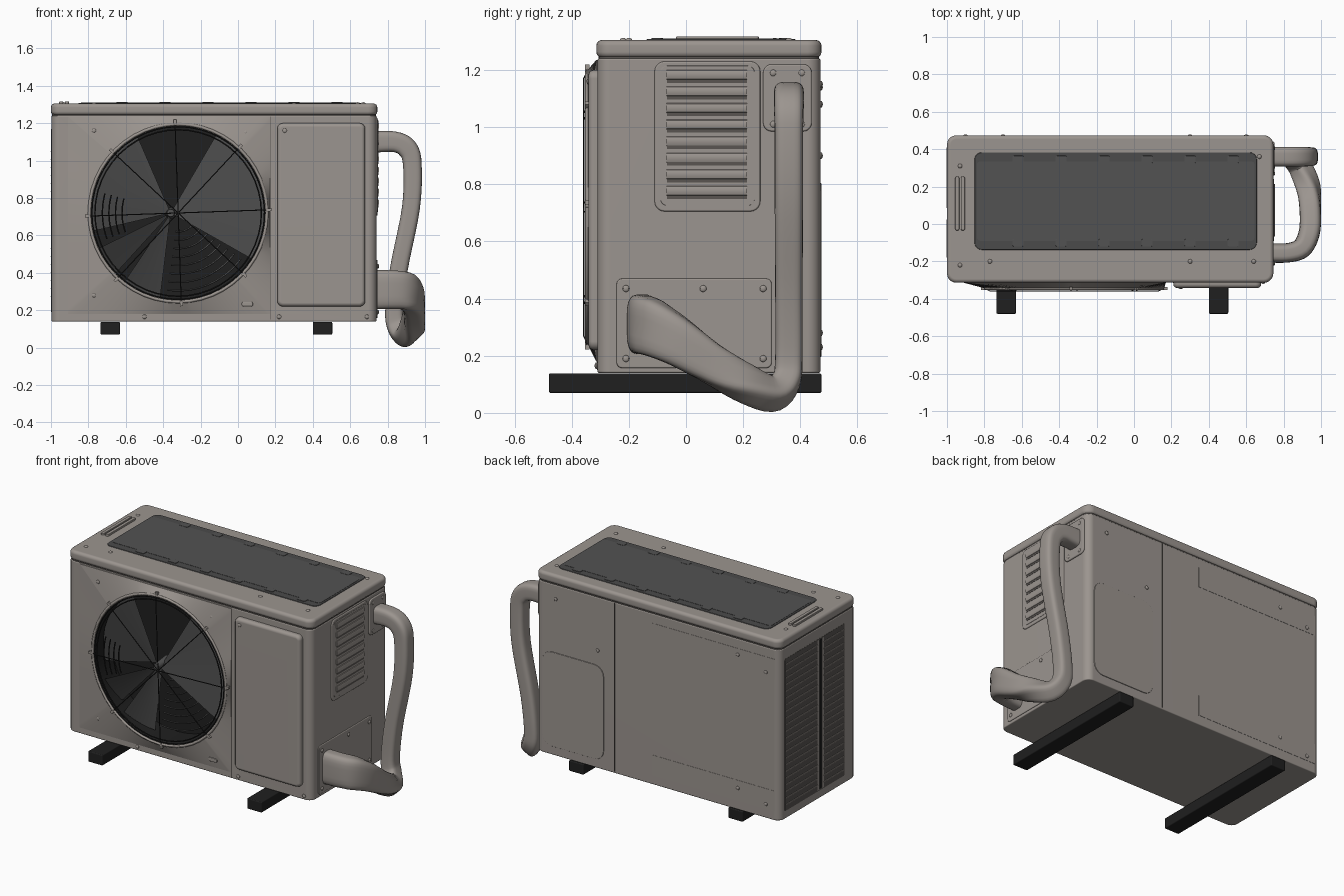
import bpy, bmesh, math
from mathutils import Vector, Matrix

if "Cube" in bpy.data.objects:
    bpy.data.objects.remove(bpy.data.objects["Cube"])


def material(name, rgb):
    m = bpy.data.materials.new(name)
    m.diffuse_color = (*rgb, 1)
    m.use_nodes = True
    m.node_tree.nodes["Principled BSDF"].inputs["Base Color"].default_value = m.diffuse_color
    return m


CASE = material("warm_grey_casing", (0.33, 0.30, 0.276))
SHADE = material("seam_brown", (0.10, 0.09, 0.083))
DARK = material("dark_grey_top", (0.085, 0.085, 0.085))
BLADE = material("blade_grey", (0.07, 0.07, 0.07))
BLACK = material("black", (0.014, 0.014, 0.014))


def finish(name, bm, mat, angle=35):
    bmesh.ops.recalc_face_normals(bm, faces=bm.faces)
    me = bpy.data.meshes.new(name)
    bm.to_mesh(me)
    bm.free()
    me.materials.append(mat)
    me.shade_smooth()
    me.set_sharp_from_angle(angle=math.radians(angle))
    ob = bpy.data.objects.new(name, me)
    bpy.context.collection.objects.link(ob)
    return ob


def add_box(bm, centre, size, rot=None):
    mat = Matrix.Translation(centre) @ (rot or Matrix()) @ Matrix.Diagonal((*size, 1))
    return bmesh.ops.create_cube(bm, size=1, matrix=mat)


def plate(name, lo, hi, axis, r, e, mat, seg=3):
    """Box with corners rounded along one axis and softened outer rims."""
    lo, hi = Vector(lo), Vector(hi)
    bm = bmesh.new()
    add_box(bm, (lo + hi) / 2, hi - lo)
    if r:
        edges = [g for g in bm.edges
                 if abs((g.verts[0].co - g.verts[1].co).normalized()[axis]) > 0.9]
        bmesh.ops.bevel(bm, geom=edges, offset=r, segments=5, profile=0.5, affect='EDGES')
    if e:
        bm.normal_update()
        rim = {g for f in bm.faces if abs(f.normal[axis]) > 0.99 for g in f.edges}
        bmesh.ops.bevel(bm, geom=list(rim), offset=e, segments=seg, profile=0.5,
                        affect='EDGES', clamp_overlap=True)
    return finish(name, bm, mat)


def sweep(bm, keys, sub=1, sides=8, side=(0, 1, 0), square=1.0, hang=False):
    """Sweep a rounded section through keys of (position, half side, half normal)."""
    pts = []
    for i in range(len(keys) - 1):
        k = [keys[max(0, min(len(keys) - 1, i + d))] for d in (-1, 0, 1, 2)]
        p = [Vector(q[0]) for q in k]
        for s in range(sub):
            t = s / sub
            pos = p[1] if sub == 1 else 0.5 * (
                2 * p[1] + (p[2] - p[0]) * t + (2 * p[0] - 5 * p[1] + 4 * p[2] - p[3]) * t * t
                + (3 * p[1] - p[0] - 3 * p[2] + p[3]) * t ** 3)
            pts.append((pos, k[1][1] * (1 - t) + k[2][1] * t, k[1][2] * (1 - t) + k[2][2] * t))
    pts.append((Vector(keys[-1][0]), keys[-1][1], keys[-1][2]))
    side, rings = Vector(side), []
    for i, (pos, a, b) in enumerate(pts):
        t = (pts[min(i + 1, len(pts) - 1)][0] - pts[max(i - 1, 0)][0])
        t = t.normalized() if t.length > 1e-6 else Vector((1, 0, 0))
        if hang:                          # wide end of the pipe stands upright
            side = side.lerp(Vector((0, 0, -1)), min(1, max(0, (a - 0.056) * 40)))
        side = (side - t * side.dot(t)).normalized()
        n = t.cross(side)
        ring = []
        for j in range(sides):
            w = 2 * math.pi * (j + 0.5) / sides
            c, s = math.cos(w), math.sin(w)
            c, s = (math.copysign(abs(v) ** square, v) for v in (c, s))
            v = pos + side * (a * c) + n * (b * s)
            v.z, v.x = max(v.z, 0), min(v.x, 1)
            ring.append(bm.verts.new(v))
        rings.append(ring)
    for r0, r1 in zip(rings, rings[1:]):
        for j in range(sides):
            bm.faces.new((r0[j], r0[j - 1], r1[j - 1], r1[j]))
    bm.faces.new(rings[0])
    bm.faces.new(rings[-1])


FX, FZ, FR = -0.32, 0.72, 0.475          # fan opening centre and radius


def polar(r, ang, y):
    return Vector((FX + r * math.cos(ang), y, FZ + r * math.sin(ang)))


# Casing with a round opening cut in its front
body = plate("casing", (-0.998, -0.31, 0.14), (0.741, 0.47, 1.24), 2, 0.045, 0.006, CASE)
bm = bmesh.new()
bmesh.ops.create_cone(bm, cap_ends=True, segments=64, radius1=FR, radius2=FR, depth=0.6,
                      matrix=Matrix.Translation((FX, -0.3, FZ)) @ Matrix.Rotation(math.pi / 2, 4, 'X'))
cutter = finish("opening_cutter", bm, CASE)
cutter.hide_render = True
mod = body.modifiers.new("opening", 'BOOLEAN')
mod.object, mod.operation, mod.solver = cutter, 'DIFFERENCE', 'EXACT'
bpy.context.view_layer.objects.active = body
bpy.ops.object.modifier_apply(modifier="opening")
bpy.data.objects.remove(cutter)

# Lid and the dark top panel
plate("lid", (-1.0, -0.314, 1.243), (0.745, 0.474, 1.305), 2, 0.05, 0.02, CASE, 4)
plate("lid_seam", (-0.994, -0.306, 1.23), (0.737, 0.466, 1.25), 2, 0.045, 0, SHADE)
plate("top_panel_rim", (-0.853, -0.138, 1.29), (0.657, 0.383, 1.309), 2, 0.04, 0.004, BLADE)
plate("top_panel", (-0.84, -0.09, 1.29), (0.645, 0.335, 1.3105), 2, 0.02, 0, DARK)
for k, y in enumerate((-0.1, 0.345)):
    for j in range(6):                   # small clips along both long edges
        x = -0.62 + 0.23 * j
        plate(f"top_clip_{k}_{j}", (x - 0.03, y - 0.02, 1.3), (x + 0.03, y + 0.02, 1.312), 2, 0.008, 0.001, DARK)
for k, x in enumerate((-0.945, -0.915)):
    plate(f"top_grip_{k}", (x - 0.011, -0.035, 1.29), (x + 0.011, 0.255, 1.317), 2, 0.01, 0.004, CASE)

# Fan shroud: blends from a rectangle to the raised round rim
bm = bmesh.new()
N, rows = 96, []
corners = [math.atan2(z - FZ, x - FX) for x in (-0.91, 0.17) for z in (0.18, 1.235)]
angs = sorted([2 * math.pi * i / N - math.pi for i in range(N)] + corners)
for part in range(5):
    row = []
    for a in angs:
        c, s = math.cos(a), math.sin(a)
        d = min(((0.17 - FX) if c > 0 else (-0.91 - FX)) / c if abs(c) > 1e-6 else 9,
                ((1.235 - FZ) if s > 0 else (0.18 - FZ)) / s if abs(s) > 1e-6 else 9)
        r, y = ((d, -0.305), (d, -0.314), (0.482, -0.343), (FR - 0.006, -0.343), (FR - 0.006, -0.28))[part]
        row.append(bm.verts.new(polar(r, a, y)))
    rows.append(row)
for r0, r1 in zip(rows, rows[1:]):
    for i in range(len(angs)):
        bm.faces.new((r0[i], r0[i - 1], r1[i - 1], r1[i]))
finish("fan_shroud", bm, CASE, 25)
plate("shroud_seam", (0.170, -0.312, 0.15), (0.174, -0.30, 1.235), 1, 0, 0, SHADE)

# Fan well lining
bm = bmesh.new()
a0 = [bm.verts.new(polar(0.466, 2 * math.pi * i / 64, -0.335)) for i in range(64)]
a1 = [bm.verts.new(polar(0.466, 2 * math.pi * i / 64, -0.16)) for i in range(64)]
for i in range(64):
    bm.faces.new((a0[i], a0[i - 1], a1[i - 1], a1[i]))
bm.faces.new(a1)
finish("fan_well", bm, BLACK)

# Broad fan blades fanning out from a small hub near the front
bm = bmesh.new()
HX = -0.04                               # hub offset
for start, end in ((-32, 64), (118, 192), (204, 224), (232, 258)):
    grid = []
    for i in range(9):
        t = i / 8
        a = math.radians(start + (end - start) * t)
        y = -0.30 + 0.05 * t
        grid.append([bm.verts.new(polar(r, a, y) + Vector((HX * (1 - r / 0.46), 0, 0))) for r in (0.02, 0.46)])
    for g0, g1 in zip(grid, grid[1:]):
        bm.faces.new((g0[0], g1[0], g1[1], g0[1]))
finish("fan_blades", bm, BLADE)
bm = bmesh.new()
sweep(bm, [((FX + HX, -0.2, FZ), 0.03, 0.03), ((FX + HX, -0.32, FZ), 0.02, 0.02)], sides=16, side=(1, 0, 0))
finish("fan_hub", bm, DARK)


def arc_wires(name, radii, y, w, mat, start=0, end=360):
    bm = bmesh.new()
    for r in radii:
        sweep(bm, [(polar(r, math.radians(start + (end - start) * i / 48), y), w, w)
                   for i in range(49)], sides=5)
    return finish(name, bm, mat, 80)


# Wire guard and the rounded rim
arc_wires("guard_rim", [0.475], -0.345, 0.009, CASE)
arc_wires("guard_rings", [0.462, 0.445], -0.345, 0.004, BLACK)
arc_wires("inner_wires_low", [0.1 + 0.045 * i for i in range(8)], -0.24, 0.005, BLADE, -98, -36)
arc_wires("guard_wires_left", [0.3, 0.335, 0.37, 0.405], -0.33, 0.004, BLACK, 165, 200)
bm = bmesh.new()
for k in range(4):
    a = math.radians(2 + 45 * k)
    sweep(bm, [(polar(0.485, a, -0.34), 0.003, 0.003), (polar(0.45, a, -0.358), 0.003, 0.003),
               (polar(-0.45, a, -0.358), 0.003, 0.003), (polar(-0.485, a, -0.34), 0.003, 0.003)], sides=5)
finish("guard_spokes", bm, BLACK, 80)
bm = bmesh.new()
for k in range(8):
    a = math.radians(2 + 45 * k)
    add_box(bm, polar(0.485, a, -0.345), (0.028, 0.016, 0.016), Matrix.Rotation(-a, 4, 'Y'))
finish("guard_clips", bm, CASE)

# Front service cover and drain tab
plate("front_cover", (0.21, -0.342, 0.22), (0.68, -0.27, 1.2), 1, 0.03, 0.02, CASE)
plate("front_tab", (0.02, -0.33, 0.22), (0.08, -0.30, 0.245), 1, 0.01, 0.003, CASE)

# Right side louvre panel: raised frame, dark slots under angled slats
plate("louvre_frame", (0.72, -0.11, 0.705), (0.747, 0.26, 1.23), 0, 0.035, 0.006, CASE)
plate("louvre_field", (0.73, -0.09, 0.725), (0.7485, 0.24, 1.215), 0, 0.025, 0.001, CASE)
bm, slots = bmesh.new(), bmesh.new()
for k in range(8):
    z = 0.775 + 0.058 * k
    add_box(slots, (0.748, 0.073, z - 0.019), (0.004, 0.28, 0.014))
    sweep(bm, [((0.747, -0.068, z + 0.002), 0.008, 0.018), ((0.747, 0.214, z + 0.002), 0.008, 0.018)],
          sides=10, side=(1, 0, 0))
finish("louvre_slots", slots, SHADE)
finish("louvre_slats", bm, CASE)

# Pipe plates and the wrapped pipe
plate("upper_pipe_plate", (0.72, 0.27, 0.985), (0.75, 0.44, 1.22), 0, 0.03, 0.006, CASE)
plate("lower_pipe_plate", (0.72, -0.243, 0.157), (0.746, 0.3, 0.47), 0, 0.02, 0.005, CASE)
bm = bmesh.new()
sweep(bm, [((0.73, 0.36, 1.10), 0.053, 0.058), ((0.84, 0.36, 1.10), 0.053, 0.055),
           ((0.905, 0.36, 1.065), 0.052, 0.055), ((0.932, 0.36, 0.98), 0.05, 0.05),
           ((0.925, 0.36, 0.75), 0.05, 0.048), ((0.86, 0.36, 0.42), 0.048, 0.048),
           ((0.835, 0.36, 0.20), 0.048, 0.048), ((0.85, 0.35, 0.11), 0.05, 0.052),
           ((0.89, 0.30, 0.067), 0.055, 0.055), ((0.93, 0.20, 0.107), 0.062, 0.057),
           ((0.942, 0.08, 0.178), 0.07, 0.057), ((0.938, -0.04, 0.255), 0.086, 0.057),
           ((0.90, -0.125, 0.30), 0.1, 0.055), ((0.83, -0.153, 0.31), 0.103, 0.052),
           ((0.73, -0.155, 0.31), 0.105, 0.052)], sub=5, sides=24, square=0.55, hang=True)
finish("wrapped_pipe", bm, CASE, 70)

# Left side vent: two columns of slats either side of a post
plate("vent_recess", (-0.999, -0.19, 0.19), (-0.98, 0.42, 1.17), 0, 0.01, 0, SHADE)
plate("vent_post_gap", (-1.0, 0.04, 0.2), (-0.98, 0.065, 1.16), 0, 0, 0, BLACK)
bm = bmesh.new()
for y0, y1 in ((-0.18, 0.025), (0.085, 0.41)):
    for k in range(22):
        add_box(bm, (-0.995, (y0 + y1) / 2, 0.225 + 0.043 * k), (0.008, y1 - y0, 0.017),
                Matrix.Rotation(-0.35, 4, 'Y'))
for y in (0.03, 0.078):
    add_box(bm, (-0.994, y, 0.68), (0.012, 0.016, 0.97))
finish("vent_slats", bm, CASE)

# Back panels and seam
plate("back_seam", (0.179, 0.46, 0.15), (0.183, 0.4707, 1.236), 1, 0, 0, SHADE)
plate("back_hatch", (0.257, 0.46, 0.196), (0.693, 0.474, 0.804), 1, 0.066, 0.002, CASE)
for k, z in enumerate((0.2, 1.05)):
    plate(f"back_strip_{k}", (-0.96, 0.46, z), (-0.09, 0.4715, z + 0.13), 1, 0, 0, CASE)

# Screws, grouped by the axis they face
screws = {"front": (1, -0.313, [(-0.77, 1.16), (0.04, 1.15), (-0.76, 1.0), (-0.77, 0.42), (-0.77, 0.28),
                                (-0.5, 0.165), (0.22, 0.165), (0.69, 0.165), (0.25, 1.16)]),
          "back": (1, 0.472, [(-0.7, 1.14), (-0.9, 1.08), (-0.7, 0.28), (-0.9, 0.23), (0.6, 1.15), (0.3, 0.9)]),
          "right": (0, 0.748, [(-0.21, 0.435), (0.06, 0.435), (0.27, 0.435), (-0.21, 0.19), (0.27, 0.19),
                               (0.305, 1.19), (0.405, 1.19), (0.305, 1.01), (0.405, 1.01)]),
          "top": (2, 1.305, [(-0.93, 0.31), (-0.93, -0.22), (-0.77, -0.2), (0.3, -0.2), (0.64, -0.2), (0.67, 0.36)])}
for face, (axis, level, spots) in screws.items():
    bm = bmesh.new()
    for p in spots:
        c = list(p)
        c.insert(axis, -0.341 if p == (0.25, 1.16) else level)
        if face == "front" and p[1] in (1.16, 1.15, 1.0, 0.42, 0.28) and p[0] < 0.2:
            c[1] = -0.325
        scale = [0.012] * 3
        scale[axis] = 0.007
        bmesh.ops.create_uvsphere(bm, u_segments=10, v_segments=6, radius=1,
                                  matrix=Matrix.Translation(c) @ Matrix.Diagonal((*scale, 1)))
    finish(face + "_screws", bm, CASE)

# Mounting feet
for k, x in enumerate((-0.683, 0.452)):
    plate(f"mounting_foot_{k}", (x - 0.052, -0.48, 0.07), (x + 0.052, 0.474, 0.138), 1, 0.006, 0.006, BLACK)

# Keep broad faces flat next to their rounded edges
for ob in bpy.context.scene.objects:
    wn = ob.modifiers.new("flat_faces", 'WEIGHTED_NORMAL')
    wn.keep_sharp = True
